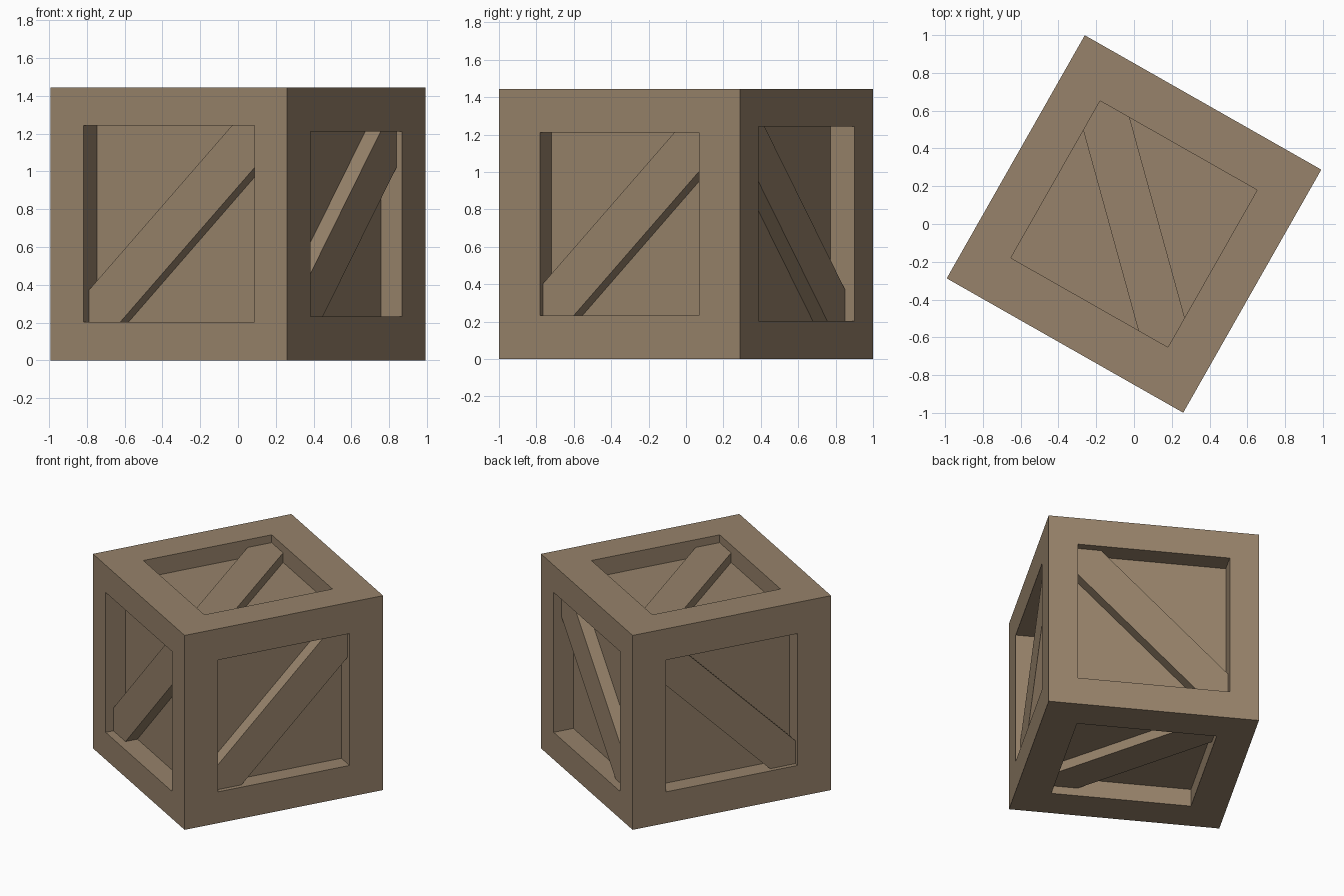
import bpy, bmesh
from math import radians
from mathutils import Vector, Matrix

cube = bpy.data.objects.get("Cube")
if cube:
    bpy.data.objects.remove(cube, do_unlink=True)

# Single wood colour
wood = bpy.data.materials.new("brown_wood")
wood.use_nodes = True
colour = (0.31, 0.225, 0.145, 1)
wood.diffuse_color = colour
bsdf = next(n for n in wood.node_tree.nodes if n.type == "BSDF_PRINCIPLED")
bsdf.inputs["Base Color"].default_value = colour
bsdf.inputs["Roughness"].default_value = 0.8

HALF = Vector((0.72, 0.74, 0.7225))      # half size of the crate
OPENING = (0.49, 0.52, 0.478)            # half opening on x, y and z sides
PANEL = 0.593                            # distance of recessed panels
BRACE = (0.687, 0.682, 0.664)            # distance of brace fronts
PLACE = Matrix.Translation((0, 0, HALF.z)) @ Matrix.Rotation(radians(-29.6), 4, "Z")


def add_object(name, bm):
    bmesh.ops.recalc_face_normals(bm, faces=bm.faces)
    mesh = bpy.data.meshes.new(name)
    bm.to_mesh(mesh)
    bm.free()
    mesh.materials.append(wood)
    obj = bpy.data.objects.new(name, mesh)
    obj.matrix_world = PLACE
    bpy.context.collection.objects.link(obj)


def crate_body():
    """Box with a square recess in every side."""
    bm = bmesh.new()
    bmesh.ops.create_cube(bm, size=2)
    bmesh.ops.scale(bm, vec=HALF, verts=bm.verts)
    bm.normal_update()
    for face in list(bm.faces):
        axis = max(range(3), key=lambda i: abs(face.normal[i]))
        side = 1 if face.normal[axis] > 0 else -1
        bmesh.ops.inset_individual(bm, faces=[face], thickness=0.2)
        for v in face.verts:
            for i in range(3):
                if i != axis:
                    v.co[i] = OPENING[axis] if v.co[i] > 0 else -OPENING[axis]
        wall = bmesh.ops.extrude_discrete_faces(bm, faces=[face])["faces"][0]
        for v in wall.verts:
            v.co[axis] = side * PANEL
    add_object("crate_body", bm)


def brace(name, axis, side):
    """Diagonal plank with its ends cut to fit the corners of a recess."""
    h = OPENING[axis]
    low, high = (0.18, 0.18) if axis == 2 else (0.19, 0.17)
    flip = -1 if axis == 2 else 1
    outline = [(-h, -h), (low - h, -h), (h, h - low),
               (h, h), (h - high, h), (-h, high - h)]
    bm = bmesh.new()
    verts = []
    for p, q in outline:
        co = [p, q * flip]
        co.insert(axis, side * (PANEL - 0.01))
        verts.append(bm.verts.new(co))
    base = bm.faces.new(verts)
    grown = bmesh.ops.extrude_face_region(bm, geom=[base])["geom"]
    for v in grown:
        if isinstance(v, bmesh.types.BMVert):
            v.co[axis] = side * BRACE[axis]
    if base.is_valid and len(base.link_loops if hasattr(base, "link_loops") else base.loops) and \
            all(len(e.link_faces) > 2 for e in base.edges):
        bm.faces.remove(base)
    add_object(name, bm)


crate_body()
for axis, names in enumerate((("right_end", "left_end"), ("front", "back"), ("bottom", "top"))):
    for side, name in zip((-1, 1), names):
        brace(name + "_brace", axis, side)
